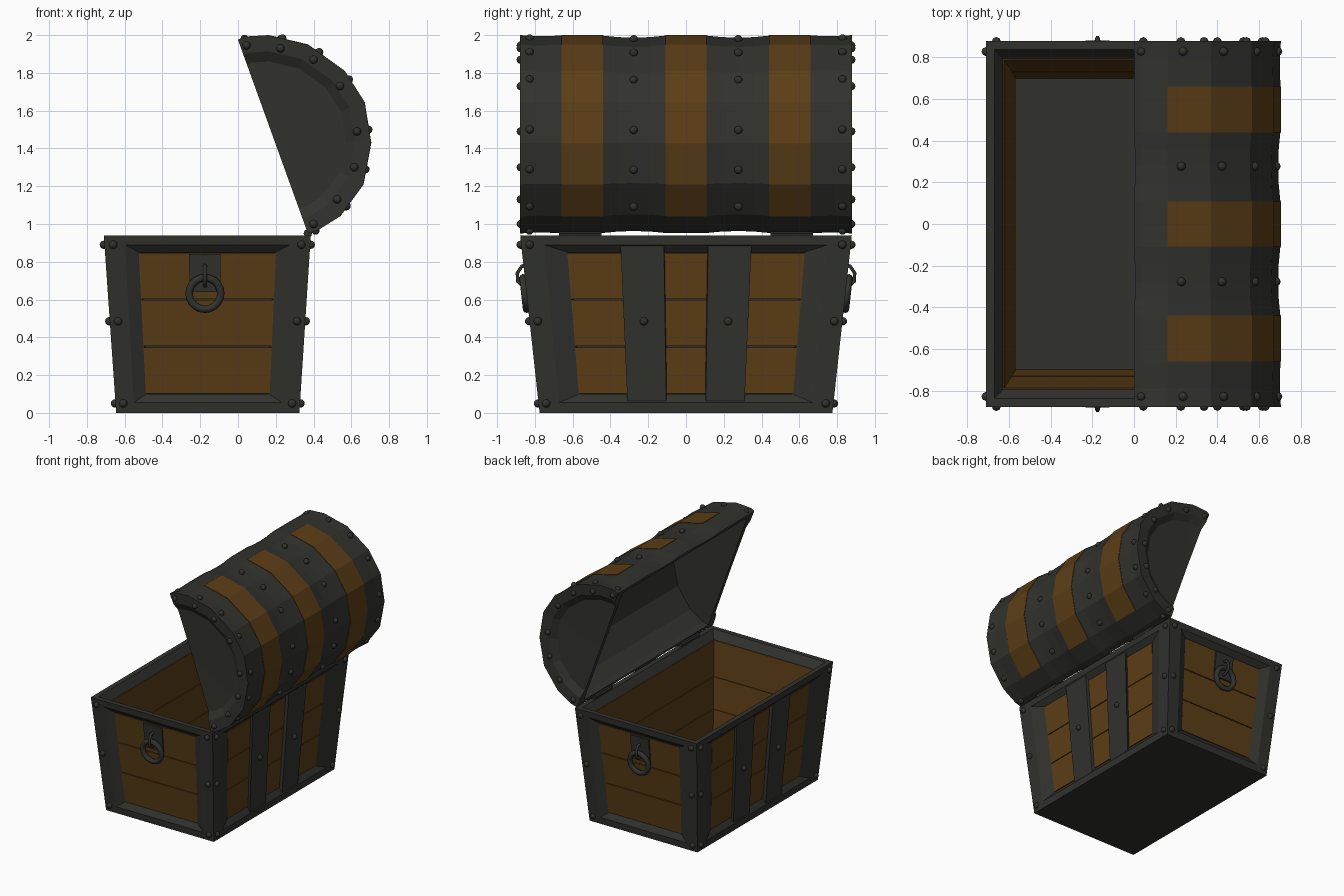
import bpy, bmesh, math
from mathutils import Vector, Matrix

if "Cube" in bpy.data.objects:
    bpy.data.objects.remove(bpy.data.objects["Cube"])


def mat(name, col):
    m = bpy.data.materials.new(name)
    m.diffuse_color = (*col, 1)
    m.use_nodes = True
    m.node_tree.nodes["Principled BSDF"].inputs["Base Color"].default_value = m.diffuse_color
    return m


IRON = mat("dark_iron", (0.031, 0.032, 0.027))
WOOD = mat("brown_wood", (0.105, 0.047, 0.008))
H = 0.94
SIDES = [(0, 1), (0, -1), (1, 1), (1, -1)]      # (axis, sign)


def finish(bm, name, material, smooth=False):
    bmesh.ops.remove_doubles(bm, verts=bm.verts, dist=1e-5)
    bmesh.ops.recalc_face_normals(bm, faces=bm.faces)
    for f in bm.faces:
        f.smooth = smooth
    me = bpy.data.meshes.new(name)
    bm.to_mesh(me)
    bm.free()
    me.materials.append(material)
    ob = bpy.data.objects.new(name, me)
    bpy.context.collection.objects.link(ob)
    return ob


def P(side, s, z, d):
    """Point on a tapered chest wall: s across (-1..1), height z, depth d inwards."""
    axis, sg = side
    t = z / H
    cx, hx, hy = -0.16 - 0.0025 * t, 0.485 + 0.063 * t - d, 0.775 + 0.103 * t - d
    return Vector((cx + sg * hx, s * hy, z)) if axis == 0 else Vector((cx + s * hx, sg * hy, z))


def face(bm, pts):
    bm.faces.new([bm.verts.new(p) for p in pts])


def slab(bm, side, s0, s1, z0, z1, d0, d1):
    o, i = [[P(side, s, z, d) for s, z in ((s0, z0), (s1, z0), (s1, z1), (s0, z1))] for d in (d0, d1)]
    face(bm, o)
    face(bm, i[::-1])
    for k in range(4):
        j = (k + 1) % 4
        face(bm, (o[k], i[k], i[j], o[j]))


# iron body: bevelled frame on each wall, rim, hollow inside, floor
bm = bmesh.new()
for sd in SIDES:
    a, b = (0.86, 0.75) if sd[0] == 0 else (0.80, 0.71)
    rings = [[P(sd, -s, z0, d), P(sd, s, z0, d), P(sd, s, z1, d), P(sd, -s, z1, d)]
             for s, z0, z1, d in ((1, 0, H, 0), (a, .055, .89, 0), (b, .1, .85, .033), (b, .1, .85, .045))]
    rings = [[bm.verts.new(p) for p in r] for r in rings]
    for r, q in zip(rings, rings[1:]):
        for k in range(4):
            bm.faces.new((r[k], r[(k + 1) % 4], q[(k + 1) % 4], q[k]))
    bm.faces.new(rings[-1])
    prof = [(H, 0), (H, .04), (.88, .077), (.05, .077)]
    for (z0, d0), (z1, d1) in zip(prof, prof[1:]):
        face(bm, (P(sd, -1, z0, d0), P(sd, 1, z0, d0), P(sd, 1, z1, d1), P(sd, -1, z1, d1)))
for z, d in ((0, 0), (.05, .077)):
    face(bm, [P((0, g), s, z, d) for g, s in ((-1, -1), (1, -1), (1, 1), (-1, 1))])
finish(bm, "chest_frame", IRON)

# planks: outer panels and inner lining, three rows per wall
out, lin = bmesh.new(), bmesh.new()
for sd in SIDES:
    b = 0.75 if sd[0] == 0 else 0.71
    for k in range(3):
        slab(out, sd, -b, b, .1 + .25 * k + .003, .35 + .25 * k - .003, .03, .046)
    for z0, z1 in ((.05, .347), (.353, .597), (.603, .878)):
        slab(lin, sd, -1, 1, z0, z1, .074, .083)
finish(out, "outer_planks", WOOD)
finish(lin, "inner_planks", WOOD)

# vertical iron straps on the long walls
bm = bmesh.new()
for sd in SIDES[:2]:
    for g in (-1, 1):
        slab(bm, sd, g * .135, g * .40, .055, .89, .006, .046)
finish(bm, "wall_straps", IRON)

# lid profile (x, z), swung open
ARC = [(0, 1.975), (.03, 1.992), (.16, 2.0), (.37, 1.95), (.565, 1.81), (.67, 1.645),
       (.705, 1.43), (.664, 1.21), (.54, 1.04), (.42, .965), (.37, .95)]
CX, CZ = 0.185, 1.4625


def A(i, y, k):
    x, z = ARC[i]
    return Vector((CX + (x - CX) * k, y, CZ + (z - CZ) * k))


# lid shell: stations (y, scale) run round the outside, dished ends and the inside
half = [(0, .995), (.11, .995), (.19, .98), (.28, .975), (.36, .98), (.44, .995), (.665, .995),
        (.79, .99), (.878, 1), (.872, .84), (.84, .74), (.835, 0)]
inner = [(.80, 0), (.80, .94)]
st = half + inner
st = st + [(-y, k) for y, k in reversed(st)][:-1]
bm = bmesh.new()
grid = [[bm.verts.new(A(i, y, k)) for i in range(len(ARC))] for y, k in st]
n = len(st)
for j in range(n):
    a, b = grid[j], grid[(j + 1) % n]
    for i in range(len(ARC) - 1):
        q = (a[i], a[i + 1], b[i + 1], b[i])
        if st[j][1] or st[(j + 1) % n][1]:
            bm.faces.new(q)
        
# straight rim closing shell edge along the mouth
for e in (0, -1):
    for g in (1, -1):
        face(bm, [A(e, g * y, k) for y, k in ((.878, 1), (.872, .84), (.84, .74), (.835, 0), (.80, 0), (.80, .94))])
    face(bm, [A(e, y, k) for y, k in [(-.878, 1)] + [(-y, k) for y, k in half[7:0:-1]] + half[:9]
              + [(.80, .94), (-.80, .94)]])
finish(bm, "lid_shell", IRON)

# wooden lid bands
bm = bmesh.new()
for yc, w in ((-.55, .11), (0, .108), (.55, .11)):
    idx = range(2, 9)
    loop = [(i, 1.002) for i in idx] + [(i, .97) for i in reversed(idx)]
    r = [[bm.verts.new(A(i, yc + g * w, k)) for i, k in loop] for g in (-1, 1)]
    m = len(loop)
    for k in range(m):
        bm.faces.new((r[0][k], r[0][(k + 1) % m], r[1][(k + 1) % m], r[1][k]))
    for q in r:
        for k in range(m // 2 - 1):
            bm.faces.new((q[k], q[k + 1], q[m - 2 - k], q[m - 1 - k]))
finish(bm, "lid_bands", WOOD)

# rivets on walls and lid
bm = bmesh.new()
spots = []
for sd in SIDES:
    s = .945 if sd[0] == 0 else .91
    spots += [P(sd, g * s, z, -.003) for g in (-1, 1) for z in (.05, .485, .89)]
    if sd[0] == 0:
        spots += [P(sd, g * .27, .485, .003) for g in (-1, 1)]
top = [(.035, 1.98), (.235, 1.982), (.43, 1.91), (.587, 1.765), (.69, 1.5), (.675, 1.29), (.575, 1.095), (.41, .965)]
end = [(.045, 1.945), (.225, 1.93), (.40, 1.87), (.54, 1.73), (.63, 1.49), (.615, 1.30), (.525, 1.13), (.40, 1.0)]
for g in (-1, 1):
    spots += [Vector((x, g * .828, z)) for x, z in top]
    spots += [Vector((x - .008, g * .277, z - .003)) for x, z in top[1:-1]]
    spots += [Vector((x, g * .875, z)) for x, z in end]
for p in spots:
    bmesh.ops.create_uvsphere(bm, u_segments=8, v_segments=6, radius=.022, matrix=Matrix.Translation(p))
finish(bm, "rivets", IRON, True)

# ring handles with backplate and staple on both ends
plates = bmesh.new()
for g in (-1, 1):
    slab(plates, (1, g), -.185, .135, .64, .842, .016, .04)
    bpy.ops.mesh.primitive_torus_add(major_segments=20, minor_segments=8, major_radius=.084, minor_radius=.02,
                                     location=(-.175, g * .853, .632), rotation=(math.pi / 2 - g * .11, 0, 0))
    ring = bpy.context.object
    ring.name = "handle_ring"
    ring.data.materials.append(IRON)
    bpy.ops.object.shade_smooth()
    cu = bpy.data.curves.new("handle_staple", 'CURVE')
    cu.dimensions = '3D'
    cu.bevel_depth, cu.bevel_resolution, cu.use_fill_caps = .011, 1, True
    sp = cu.splines.new('POLY')
    pts = [(.835, .78), (.868, .778), (.893, .74), (.89, .695), (.862, .672), (.82, .672)]
    sp.points.add(len(pts) - 1)
    for q, (y, z) in zip(sp.points, pts):
        q.co = (-.175, g * y, z, 1)
    cu.materials.append(IRON)
    bpy.context.collection.objects.link(bpy.data.objects.new("handle_staple", cu))
finish(plates, "handle_plates", IRON)

# hinge barrels
for g in (-1, 1):
    bpy.ops.mesh.primitive_cylinder_add(vertices=8, radius=.023, depth=.225, location=(.37, g * .56, .95),
                                        rotation=(math.pi / 2, 0, 0))
    bpy.context.object.name = "hinge"
    bpy.context.object.data.materials.append(IRON)
